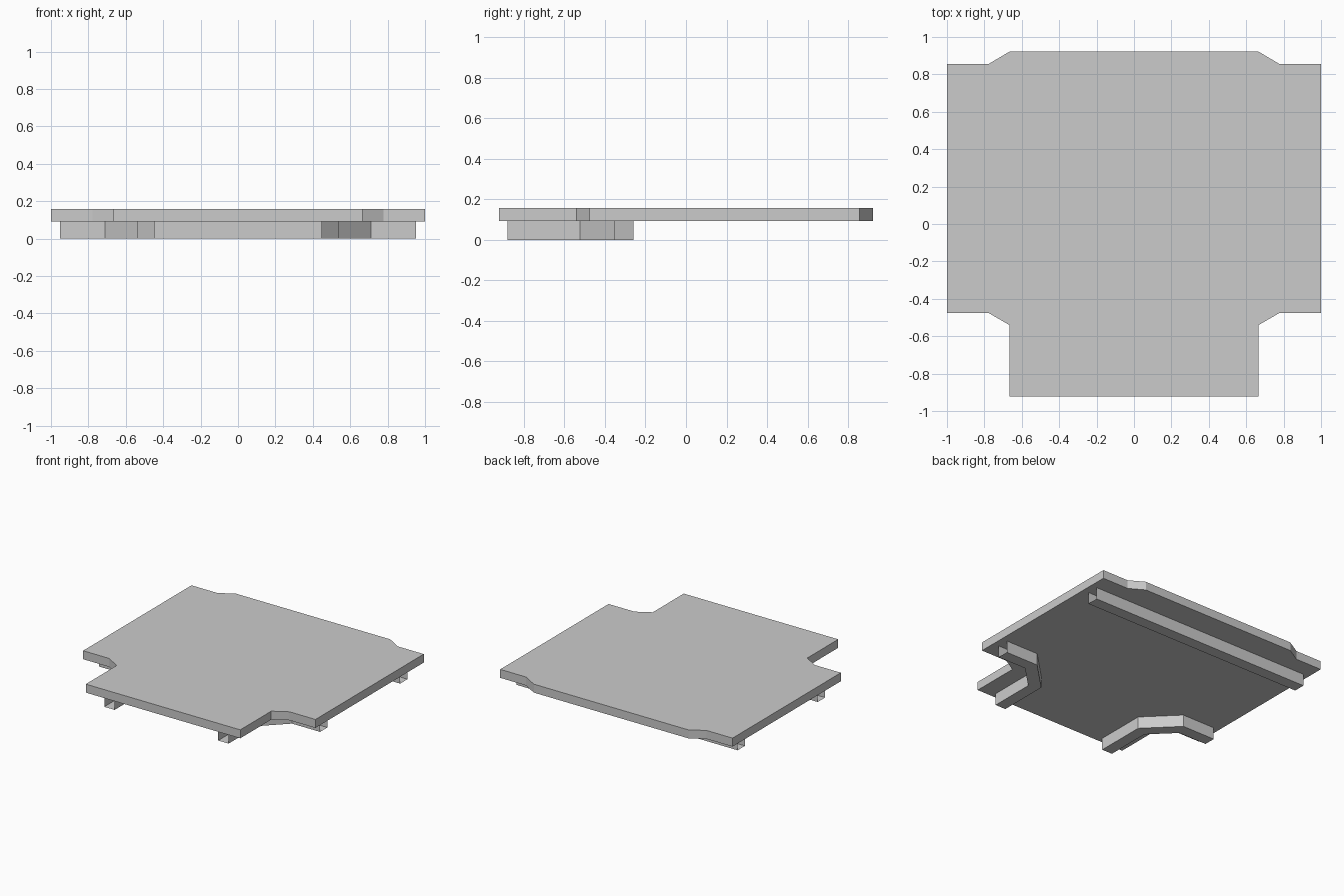
import bpy, bmesh

if "Cube" in bpy.data.objects:
    bpy.data.objects.remove(bpy.data.objects["Cube"])


def finish(name, bm, mirror=False):
    bmesh.ops.recalc_face_normals(bm, faces=bm.faces[:])
    mesh = bpy.data.meshes.new(name)
    bm.to_mesh(mesh)
    bm.free()
    obj = bpy.data.objects.new(name, mesh)
    bpy.context.collection.objects.link(obj)
    if mirror:
        obj.modifiers.new("mirror_x", 'MIRROR').use_axis[0] = True
    return obj


def slab(name, outline, z0, z1):
    """Closed outline extruded into a solid plate."""
    bm = bmesh.new()
    face = bm.faces.new([bm.verts.new((x, y, z0)) for x, y in outline])
    ext = bmesh.ops.extrude_face_region(bm, geom=[face], use_keep_orig=True)
    top = [v for v in ext["geom"] if isinstance(v, bmesh.types.BMVert)]
    bmesh.ops.translate(bm, verts=top, vec=(0, 0, z1 - z0))
    return finish(name, bm)


def open_rail(name, side_a, side_b, z0, z1, mirror=False):
    """Thin square tube with open ends, running between two side paths."""
    bm = bmesh.new()
    rings = [[bm.verts.new(c) for c in ((ax, ay, z0), (bx, by, z0),
                                        (bx, by, z1), (ax, ay, z1))]
             for (ax, ay), (bx, by) in zip(side_a, side_b)]
    for r, s in zip(rings, rings[1:]):
        for i in range(4):
            j = (i + 1) % 4
            bm.faces.new((r[i], r[j], s[j], s[i]))
    return finish(name, bm, mirror)


RAIL_TOP, PLATE_TOP = 0.092, 0.158

# Top plate: right half outline, reflected to the left
half = [(0.665, -0.922), (0.665, -0.541), (0.777, -0.476), (1.0, -0.476),
        (1.0, 0.856), (0.777, 0.856), (0.665, 0.922)]
slab("top_plate", half + [(-x, y) for x, y in reversed(half)], RAIL_TOP, PLATE_TOP)

# Straight back rail
open_rail("back_rail", [(-0.952, 0.634), (0.952, 0.634)],
          [(-0.952, 0.724), (0.952, 0.724)], 0, RAIL_TOP)

# Bent rails following the front corner notches
outer = [(0.535, -0.88), (0.535, -0.523), (0.71, -0.35), (0.952, -0.35)]
inner = [(0.446, -0.88), (0.446, -0.486), (0.673, -0.26), (0.952, -0.26)]
open_rail("front_corner_rails", outer, inner, 0, RAIL_TOP, mirror=True)
